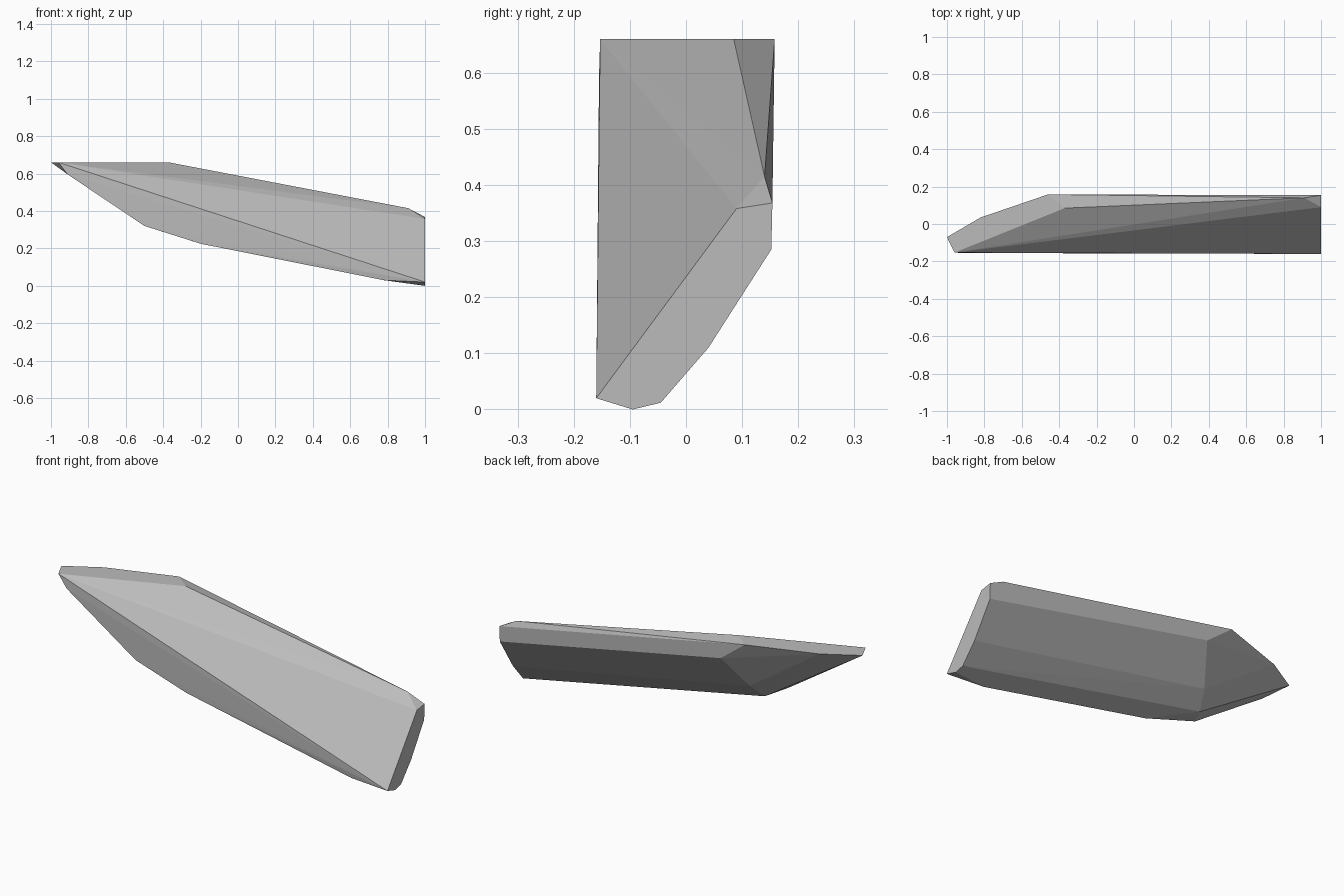
import bpy
import bmesh

if "Cube" in bpy.data.objects:
    bpy.data.objects.remove(bpy.data.objects["Cube"], do_unlink=True)

# Plain stone colour
stone = bpy.data.materials.new("stone_grey")
stone.use_nodes = True
grey = (0.5, 0.5, 0.5, 1)
stone.diffuse_color = grey
stone.node_tree.nodes["Principled BSDF"].inputs["Base Color"].default_value = grey

# Flat cut end at the left, as (y, z)
cut_end = [(-.16, .02), (-.095, 0), (-.045, .012), (.04, .11),
           (.152, .285), (.154, .368), (.09, .358)]
# Level top of the pointed end, as (x, y)
top_cap = [(-1, -.07), (-.96, -.153), (-.37, .085), (-.46, .158), (-.82, .035)]
# Lower rim of the upright front face, as (x, z)
front_rim = [(-.91, .595), (-.5, .32), (-.2, .225), (.78, .03)]
# Corners where the long back facets meet the pointed end, and the chipped top corner
back_corners = [(-.314, .155, .548), (-.4, .032, .375), (-.437, -.045, .3),
                (.91, .14, .415)]

points = [(1, y, z) for y, z in cut_end]
points += [(x, y, .66) for x, y in top_cap]
points += [(x, -.155, z) for x, z in front_rim]
points += back_corners

# Faceted shard wrapped around the corners
bm = bmesh.new()
for p in points:
    bm.verts.new(p)
hull = bmesh.ops.convex_hull(bm, input=bm.verts[:])
spare = {v for v in hull["geom_interior"] + hull["geom_unused"]
         if isinstance(v, bmesh.types.BMVert)}
bmesh.ops.delete(bm, geom=list(spare), context='VERTS')
bmesh.ops.dissolve_limit(bm, angle_limit=.02, verts=bm.verts[:], edges=bm.edges[:])
bmesh.ops.recalc_face_normals(bm, faces=bm.faces[:])

mesh = bpy.data.meshes.new("stone_shard")
bm.to_mesh(mesh)
bm.free()
mesh.materials.append(stone)
shard = bpy.data.objects.new("stone_shard", mesh)
bpy.context.collection.objects.link(shard)
